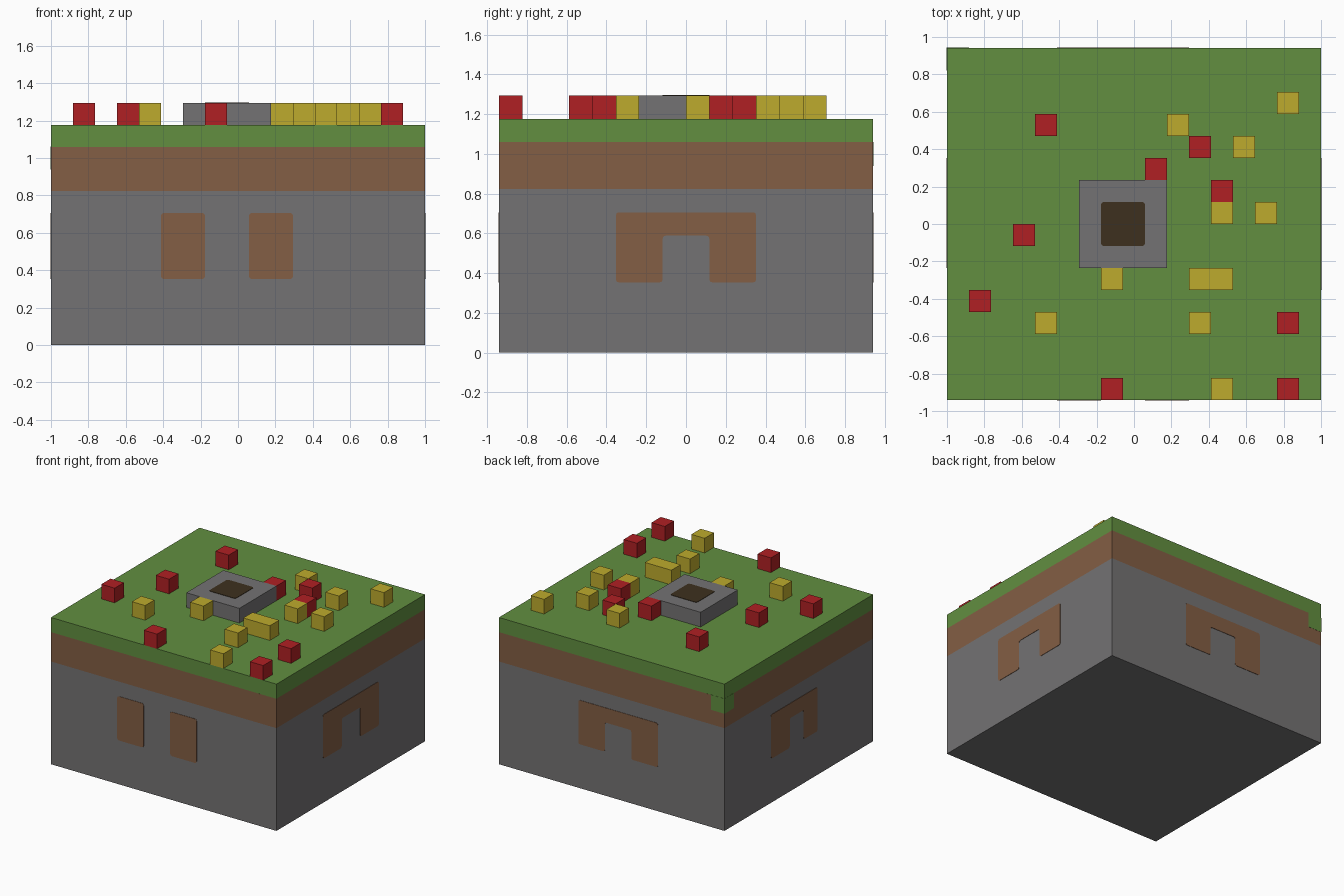
import bpy
import bmesh
from mathutils import Vector

U = 2 / 17            # edge of one block
NX, NY = 17, 16       # blocks along x and y
SKIN = 0.003          # thickness of painted plates

if "Cube" in bpy.data.objects:
    bpy.data.objects.remove(bpy.data.objects["Cube"], do_unlink=True)


def material(name, rgb):
    mat = bpy.data.materials.new(name)
    mat.use_nodes = True
    colour = (*rgb, 1)
    mat.diffuse_color = colour
    mat.node_tree.nodes["Principled BSDF"].inputs["Base Color"].default_value = colour
    return mat


stone = material("stone grey", (0.174, 0.170, 0.172))
dirt = material("earth brown", (0.227, 0.112, 0.058))
grass = material("grass green", (0.122, 0.275, 0.051))
red = material("flower red", (0.434, 0.0144, 0.017))
yellow = material("flower yellow", (0.515, 0.407, 0.026))
soot = material("soot brown", (0.048, 0.030, 0.013))


def finish(name, bm, mat):
    bmesh.ops.recalc_face_normals(bm, faces=bm.faces)
    mesh = bpy.data.meshes.new(name)
    bm.to_mesh(mesh)
    bm.free()
    mesh.materials.append(mat)
    obj = bpy.data.objects.new(name, mesh)
    bpy.context.collection.objects.link(obj)
    return obj


def point(i, j, k):
    """Block grid position to world position."""
    return Vector(((i - NX / 2) * U, (j - NY / 2) * U, k * U))


def box(name, lo, hi, mat, grow=0):
    a, b = point(*lo), point(*hi)
    bm = bmesh.new()
    bmesh.ops.create_cube(bm, size=1)
    for v in bm.verts:
        v.co = (a + b) / 2 + v.co * (b - a + Vector((grow,) * 3))
    return finish(name, bm, mat)


def plate(name, outline, place, normal, mat):
    """Thin painted panel with softened corners, standing on a wall."""
    bm = bmesh.new()
    bm.faces.new([bm.verts.new(place(s, k)) for s, k in outline])
    bmesh.ops.bevel(bm, geom=bm.verts[:], offset=0.015, segments=2,
                    profile=0.5, affect='VERTICES')
    out = bmesh.ops.extrude_face_region(bm, geom=bm.faces[:])
    moved = [g for g in out["geom"] if isinstance(g, bmesh.types.BMVert)]
    bmesh.ops.translate(bm, verts=moved, vec=Vector(normal) * SKIN)
    return finish(name, bm, mat)


def arch(start, gap_start, gap_end, end):
    return [(start, 3), (gap_start, 3), (gap_start, 5), (gap_end, 5),
            (gap_end, 3), (end, 3), (end, 6), (start, 6)]


def rect(start, end):
    return [(start, 3), (end, 3), (end, 6), (start, 6)]


# Layered ground
box("stone_base", (0, 0, 0), (NX, NY, 7), stone)
box("dirt_layer", (0, 0, 7), (NX, NY, 9), dirt)
box("grass_layer", (0, 0, 9), (NX, NY, 10), grass)
box("grass_corner_overhang", (0, NY - 1, 8), (1, NY, 9), grass, grow=SKIN)

# Painted openings on the four walls
front = lambda s, k: point(s, 0, k)
back = lambda s, k: point(s, NY, k)
left = lambda s, k: point(NX, s, k)
right = lambda s, k: point(0, s, k)
plate("front_window_right", rect(5, 7), front, (0, -1, 0), dirt)
plate("front_window_left", rect(9, 11), front, (0, -1, 0), dirt)
plate("back_arch", arch(5, 7, 9, 11), back, (0, 1, 0), dirt)
plate("left_arch", arch(5, 7, 9, 11), left, (1, 0, 0), dirt)
plate("right_arch", arch(6, 7.5, 9, 11), right, (-1, 0, 0), dirt)

# Chimney with its sooty mouth
box("chimney", (6, 6, 10), (10, 10, 11), stone)
plate("chimney_mouth", [(7, 7), (9, 7), (9, 9), (7, 9)],
      lambda i, j: point(i, j, 11), (0, 0, 1), soot)

# Block flowers scattered on the grass
flowers = {
    "red_flower": (red, [(4, 12), (11, 11), (9, 10), (12, 9), (3, 7),
                         (1, 4), (15, 3), (7, 0), (15, 0)]),
    "yellow_flower": (yellow, [(15, 13), (10, 12), (13, 11), (12, 8), (14, 8),
                               (7, 5), (4, 3), (11, 3), (12, 0)]),
}
for name, (mat, cells) in flowers.items():
    for n, (i, j) in enumerate(cells, 1):
        box(f"{name}_{n}", (i, j, 10), (i + 1, j + 1, 11), mat)
box("yellow_flower_pair", (11, 5, 10), (13, 6, 11), yellow)
